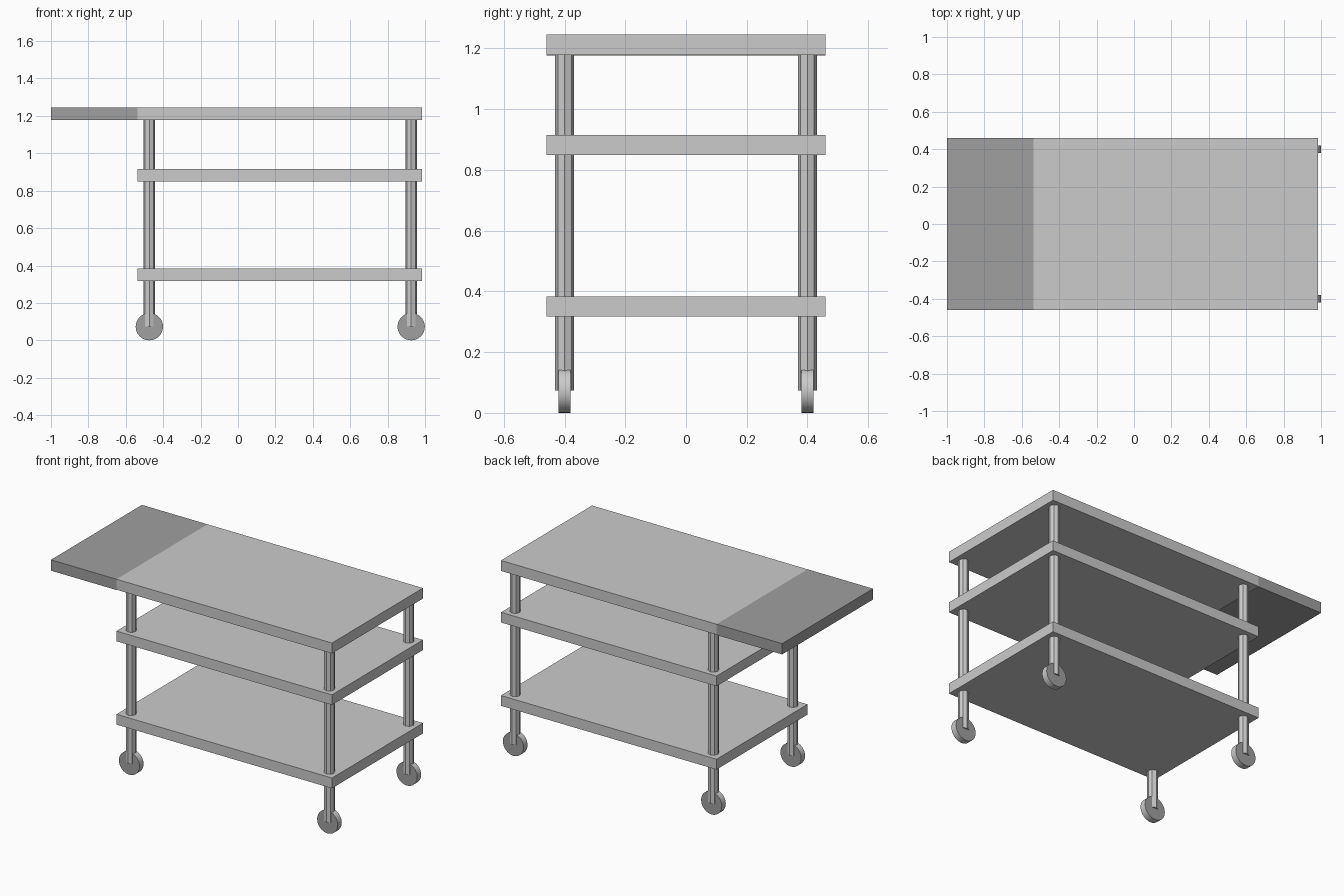
import bpy, bmesh, math
from mathutils import Matrix

if "Cube" in bpy.data.objects:
    bpy.data.objects.remove(bpy.data.objects["Cube"])


def material(name, v):
    m = bpy.data.materials.new(name)
    m.diffuse_color = (v, v, v, 1)
    m.use_nodes = True
    m.node_tree.nodes["Principled BSDF"].inputs["Base Color"].default_value = m.diffuse_color
    return m


LIGHT = material("light grey", 0.60)
DARK = material("dark grey", 0.35)


def finish(bm, name, mats):
    me = bpy.data.meshes.new(name)
    bm.normal_update()
    bm.to_mesh(me)
    bm.free()
    for m in mats:
        me.materials.append(m)
    ob = bpy.data.objects.new(name, me)
    bpy.context.collection.objects.link(ob)
    return ob


def slab(name, x0, x1, z0, z1, mat):
    bm = bmesh.new()
    bmesh.ops.create_cube(bm, size=1)
    bmesh.ops.scale(bm, vec=(x1 - x0, 0.918, z1 - z0), verts=bm.verts)
    bmesh.ops.translate(bm, vec=((x0 + x1) / 2, 0, (z0 + z1) / 2), verts=bm.verts)
    return finish(bm, name, [mat])


# Table top, drop-leaf extension and two shelves
LEFT, RIGHT = -0.537, 0.985
slab("table_top", LEFT, RIGHT, 1.179, 1.246, LIGHT)
slab("top_extension", -1.0, LEFT, 1.177, 1.246, DARK)
slab("middle_shelf", LEFT, RIGHT, 0.85, 0.915, LIGHT)
slab("bottom_shelf", LEFT, RIGHT, 0.318, 0.384, LIGHT)

WHEEL_R = 0.073


def post(name, x, y):
    # Eight-sided post from the wheel hub up to the table top
    z0, z1 = 0.074, 1.179
    bm = bmesh.new()
    bmesh.ops.create_cone(bm, cap_ends=True, segments=8, radius1=0.0315, radius2=0.0315,
                          depth=z1 - z0, matrix=Matrix.Translation((x, y, (z0 + z1) / 2)))
    finish(bm, name, [LIGHT])


def wheel(name, x, y):
    # Caster wheel with dark sides and a light tread
    bm = bmesh.new()
    mat = Matrix.Translation((x, y, WHEEL_R)) @ Matrix.Rotation(math.pi / 2, 4, 'X')
    bmesh.ops.create_cone(bm, cap_ends=True, segments=32, radius1=WHEEL_R, radius2=WHEEL_R,
                          depth=0.04, matrix=mat)
    bm.normal_update()
    for f in bm.faces:
        side = abs(f.normal.y) > 0.9
        f.material_index = 1 if side else 0
        f.smooth = not side
    for e in bm.edges:
        e.smooth = all(f.smooth for f in e.link_faces)
    finish(bm, name, [LIGHT, DARK])


# Four posts on wheels
for xn, x in (("left", -0.474), ("right", 0.926)):
    for yn, y in (("front", -0.4), ("back", 0.4)):
        post(f"{yn}_{xn}_post", x, y)
        wheel(f"{yn}_{xn}_wheel", x, y)
